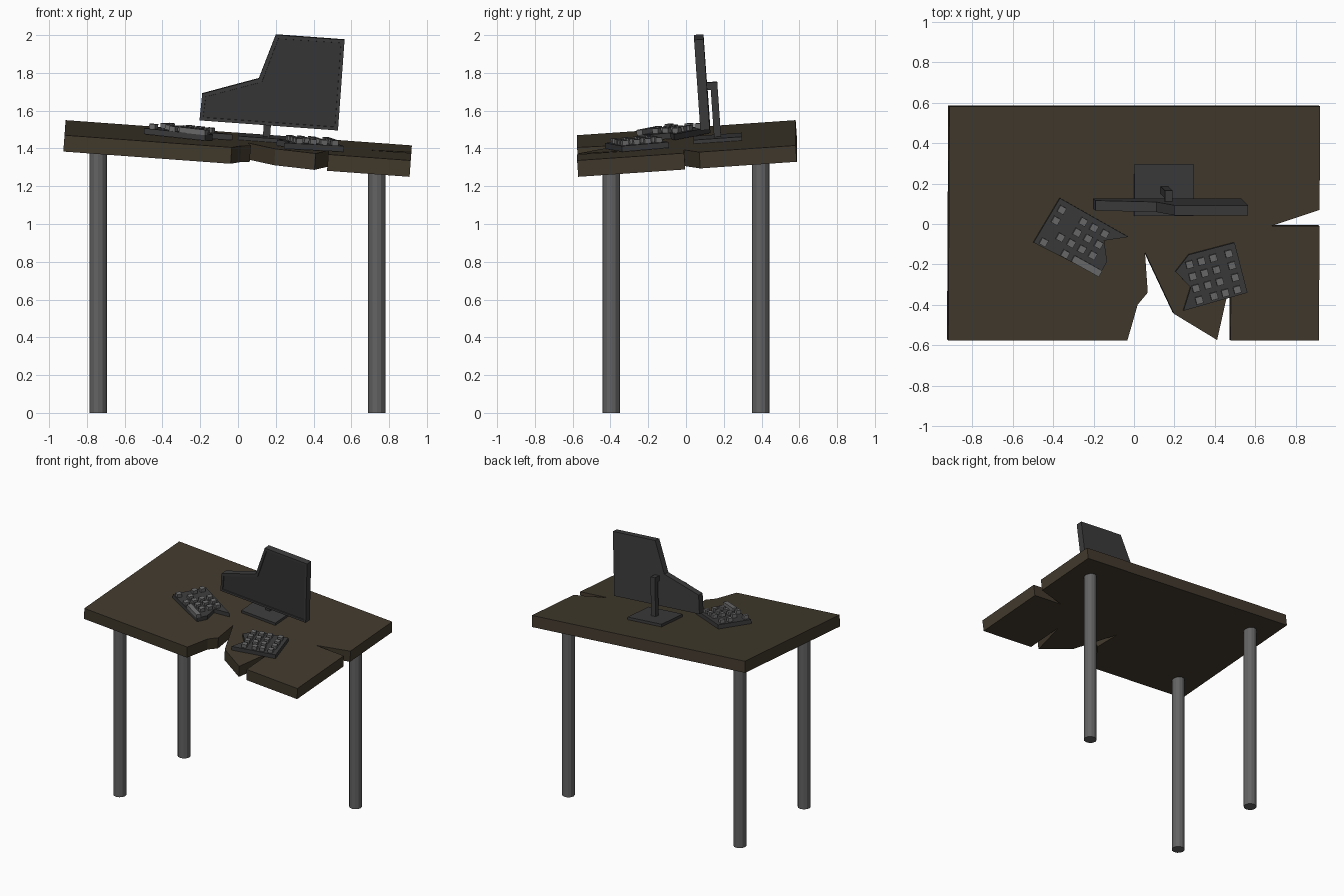
import bpy, bmesh, math
from mathutils import Matrix, Vector

if "Cube" in bpy.data.objects:
    bpy.data.objects.remove(bpy.data.objects["Cube"])


def material(name, rgb):
    m = bpy.data.materials.new(name)
    m.diffuse_color = (*rgb, 1)
    m.use_nodes = True
    m.node_tree.nodes["Principled BSDF"].inputs["Base Color"].default_value = m.diffuse_color
    return m


WOOD = material("dark_wood", (0.054, 0.042, 0.026))
STEEL = material("leg_grey", (0.125, 0.125, 0.125))
PLASTIC = material("dark_plastic", (0.044, 0.044, 0.046))
SCREEN = material("screen_black", (0.037, 0.037, 0.037))
KEYS = material("key_grey", (0.15, 0.15, 0.15))

# Everything on the broken desk shares its tilt
TILT = (Matrix.Translation((0, 0, 1.443))
        @ Matrix.Rotation(math.atan(0.073), 4, 'Y')
        @ Matrix.Rotation(math.atan(0.069), 4, 'X'))


def finish(bm, name, mats, matrix=TILT):
    bmesh.ops.recalc_face_normals(bm, faces=bm.faces)
    me = bpy.data.meshes.new(name)
    bm.to_mesh(me)
    bm.free()
    for m in mats:
        me.materials.append(m)
    ob = bpy.data.objects.new(name, me)
    ob.matrix_world = matrix
    bpy.context.collection.objects.link(ob)
    return ob


def prism(bm, outline, offset):
    """Extrude a closed 3D outline by an offset vector."""
    cap = bm.faces.new([bm.verts.new(p) for p in outline])
    res = bmesh.ops.extrude_face_region(bm, geom=[cap], use_keep_orig=True)
    moved = [v for v in res["geom"] if isinstance(v, bmesh.types.BMVert)]
    bmesh.ops.translate(bm, verts=moved, vec=offset)
    return cap


def slab(name, pts, z0, z1, mat):
    bm = bmesh.new()
    prism(bm, [(x, y, z0) for x, y in pts], (0, 0, z1 - z0))
    return finish(bm, name, [mat])


def add_box(bm, lo, hi, matrix=Matrix()):
    lo, hi = Vector(lo), Vector(hi)
    size = hi - lo
    bmesh.ops.create_cube(bm, size=1, matrix=matrix @ Matrix.Translation((lo + hi) / 2)
                          @ Matrix.Diagonal((*size, 1)))


# Desk top with broken notches in the front and right edges
slab("desk_top", [
    (-0.918, -0.578), (-0.03, -0.578), (0.02, -0.40), (0.07, -0.34),
    (0.055, -0.14), (0.20, -0.445), (0.415, -0.575), (0.482, -0.27),
    (0.482, -0.578), (0.92, -0.578), (0.92, -0.01), (0.68, -0.01),
    (0.92, 0.07), (0.92, 0.582), (-0.918, 0.582)], -0.087, 0, WOOD)

# Three upright legs, front right one is missing
for name, x, y in (("front_left_leg", -0.74, -0.395),
                   ("back_left_leg", -0.74, 0.395),
                   ("back_right_leg", 0.735, 0.395)):
    top = 1.443 - 0.073 * x + 0.069 * y - 0.05
    bm = bmesh.new()
    bmesh.ops.create_cone(bm, cap_ends=True, segments=12, radius1=0.046,
                          radius2=0.046, depth=top)
    finish(bm, name, [STEEL], Matrix.Translation((x, y, top / 2)))

# Monitor panel with a broken corner and a recessed screen
bm = bmesh.new()
front = prism(bm, [(x, 0.082, z) for x, z in (
    (-0.211, 0.085), (0.524, 0.085), (0.524, 0.567),
    (0.159, 0.567), (0.086, 0.329), (-0.207, 0.227))], (0, 0.05, 0))
bmesh.ops.recalc_face_normals(bm, faces=bm.faces)
bmesh.ops.inset_region(bm, faces=[front], thickness=0.024, depth=0)
bmesh.ops.inset_region(bm, faces=[front], thickness=0.001, depth=-0.006)
front.material_index = 1
finish(bm, "monitor", [PLASTIC, SCREEN])

# Monitor stand
bm = bmesh.new()
add_box(bm, (0, 0.04, 0), (0.293, 0.298, 0.02))
add_box(bm, (0.13, 0.15, 0.02), (0.168, 0.187, 0.31))
add_box(bm, (0.13, 0.13, 0.27), (0.168, 0.15, 0.31))
finish(bm, "monitor_stand", [PLASTIC])


def keyboard_half(name, outline, origin, angle, rows, bar=None):
    """Broken plate plus keys; rows list the key columns that remain."""
    slab(name + "_plate", outline, 0.003, 0.034, PLASTIC)
    m = (Matrix.Translation((*origin, 0))
         @ Matrix.Rotation(math.radians(angle), 4, 'Z'))
    p, h = 0.061, 0.0175
    spans = [(c, c, r) for r, cols in enumerate(rows) for c in cols]
    if bar:
        spans.append(bar)
    bm = bmesh.new()
    for c0, c1, r in spans:
        add_box(bm, (c0 * p - h, -r * p - h, 0.032),
                (c1 * p + h, -r * p + h, 0.06), m)
    finish(bm, name + "_keys", [KEYS])


# Keyboard snapped in two
keyboard_half("left_keyboard",
              [(-0.37, 0.13), (-0.50, -0.09), (-0.175, -0.255), (-0.135, -0.185),
               (-0.15, -0.08), (-0.03, -0.062)],
              (-0.362, 0.073), -29,
              [(0, 2, 3, 4), (0, 2, 3, 4), (1, 2, 3, 4), (0, 2)], (3, 5, 3))
keyboard_half("right_keyboard",
              [(0.27, -0.15), (0.497, -0.09), (0.562, -0.338), (0.245, -0.428),
               (0.28, -0.313), (0.205, -0.234)],
              (0.273, -0.198), 15.5,
              [(0, 1, 2, 3.3), (0, 1, 2, 3.3), (0, 1, 2, 3.3), (0, 1.25, 2.2, 3.2)])
